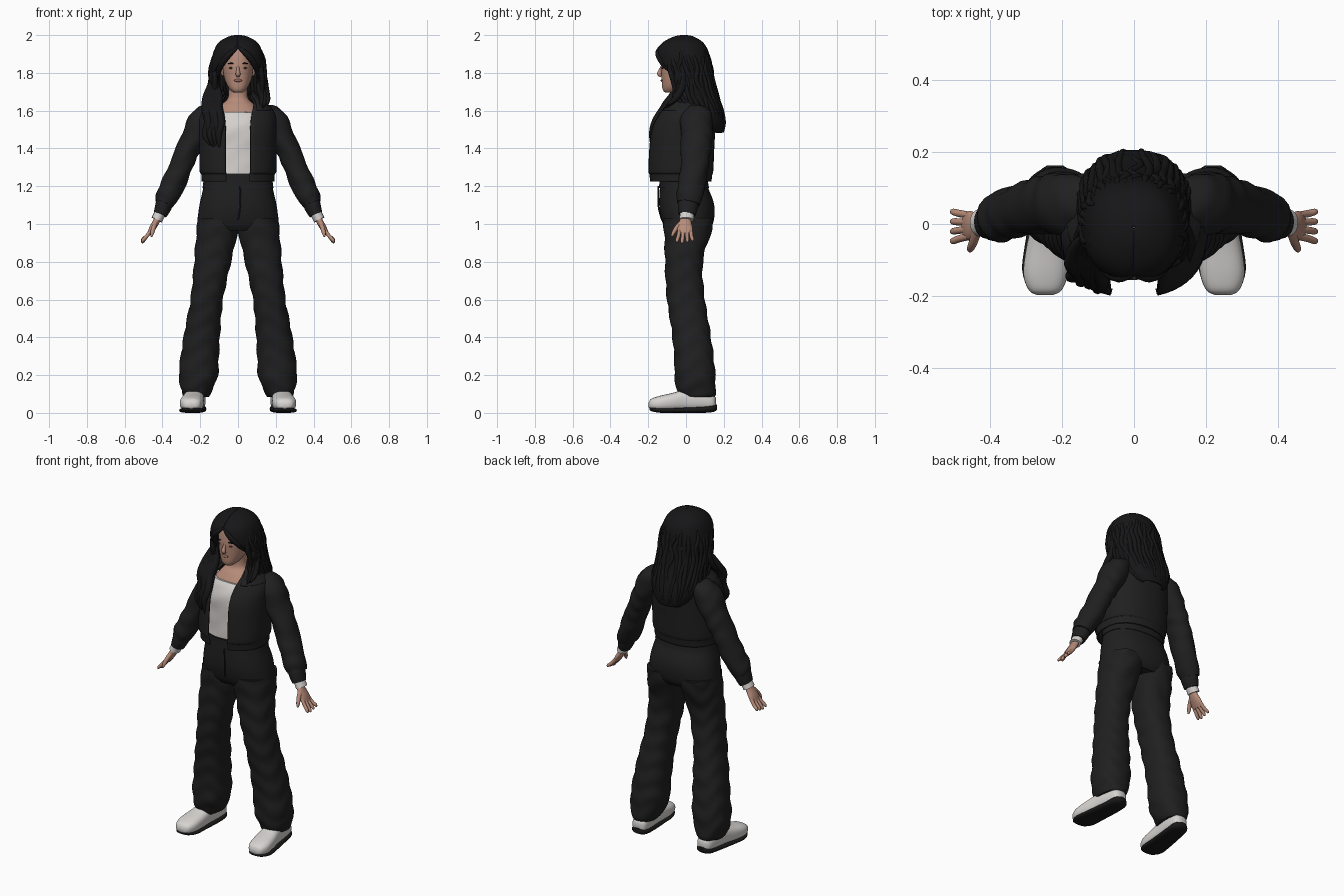
import bpy, bmesh, math, random
from mathutils import Vector

random.seed(4)
cube = bpy.data.objects.get("Cube")
if cube:
    bpy.data.objects.remove(cube, do_unlink=True)


def material(name, r, g, b):
    m = bpy.data.materials.new(name)
    m.use_nodes = True
    m.diffuse_color = (r, g, b, 1)
    m.node_tree.nodes["Principled BSDF"].inputs["Base Color"].default_value = (r, g, b, 1)
    return m


CLOTH = material("black cloth", .014, .014, .015)
HAIR = material("black hair", .008, .008, .009)
SKIN = material("skin", .47, .26, .19)
LIPS = material("lips", .34, .14, .115)
WHITE = material("white fabric", .66, .63, .61)
SHOE = material("white leather", .68, .66, .64)
SOLE = material("black rubber", .01, .01, .01)
DARK = material("eye brown", .05, .03, .025)


def smooth_rows(rows, k):
    """Catmull-Rom interpolation of parameter rows."""
    out = []
    for i in range(len(rows) - 1):
        quad = zip(rows[max(i - 1, 0)], rows[i], rows[i + 1], rows[min(i + 2, len(rows) - 1)])
        quad = list(quad)
        for s in range(k):
            t = s / k
            out.append([b + .5 * t * (c - a + t * (2 * a - 5 * b + 4 * c - d + t * (3 * (b - c) + d - a)))
                        for a, b, c, d in quad])
    return out + [list(rows[-1])]


def power(v, p):
    return math.copysign(abs(v) ** (2 / p), v)


def around(row, a, grow=0.0, p=2.3):
    """Point of a level ring (z, centre x, half width, front y, back y); angle 0 is the front."""
    z, cx, rx, y0, y1 = row[:5]
    return Vector((cx + (rx + grow) * power(math.sin(a), p),
                   (y0 + y1) / 2 - ((y1 - y0) / 2 + grow) * power(math.cos(a), p), z))


def level_ring(row, tangent, n=40):
    return [around(row, math.tau * i / n) for i in range(n)]


def open_ring(row, tangent, n=48):
    gap = math.radians(max(row[5], 0))
    return [around(row, gap + (math.tau - 2 * gap) * i / (n - 1)) for i in range(n)]


def limb_ring(row, tangent, n=20):
    u = tangent.cross(Vector((1, 0, 0))).normalized()
    v = u.cross(tangent).normalized()
    return [Vector(row[:3]) + u * row[3] * math.cos(math.tau * i / n)
            + v * row[4] * math.sin(math.tau * i / n) for i in range(n)]


def shoe_ring(row, tangent, n=28):
    y, cx, hw, z0, z1 = row
    return [Vector((cx + hw * power(math.cos(math.tau * i / n), 2.6), y,
                    (z0 + z1) / 2 + (z1 - z0) / 2 * power(math.sin(math.tau * i / n), 2.6)))
            for i in range(n)]


def finish(name, bm, mat, mirror=False, thick=0.0):
    me = bpy.data.meshes.new(name)
    bm.to_mesh(me)
    bm.free()
    me.materials.append(mat)
    me.shade_smooth()
    me.set_sharp_from_angle(angle=math.radians(50))
    ob = bpy.data.objects.new(name, me)
    bpy.context.collection.objects.link(ob)
    if thick:
        s = ob.modifiers.new("thickness", "SOLIDIFY")
        s.thickness, s.offset = thick, 0
    if mirror:
        ob.modifiers.new("mirror", "MIRROR").use_mirror_merge = False
    return ob


def skin(name, rows, ring, mat, k=4, mirror=False, thick=0.0, fold=0.0):
    """Skin a surface through rings; open rings become a thick shell."""
    rows = smooth_rows(rows, k)
    bm = bmesh.new()
    rings = []
    for i, row in enumerate(rows):
        a, b = rows[max(i - 1, 0)], rows[min(i + 1, len(rows) - 1)]
        tangent = (Vector(b[:3]) - Vector(a[:3])).normalized()
        rings.append([bm.verts.new(p) for p in ring(row, tangent)])
    n = len(rings[0])
    closed = ring is not open_ring
    for r, s in zip(rings, rings[1:]):
        for i in range(n if closed else n - 1):
            j = (i + 1) % n
            bm.faces.new((r[i], r[j], s[j], s[i]))
    if closed:
        bm.faces.new(rings[0])
        bm.faces.new(rings[-1])
    bmesh.ops.recalc_face_normals(bm, faces=bm.faces)
    bm.normal_update()
    if fold:
        for v, nrm in [(v, v.normal.copy()) for v in bm.verts]:
            v.co += nrm * fold * math.sin(v.co.z * 55 + 2.5 * math.sin(22 * (v.co.x - v.co.y)))
    return finish(name, bm, mat, mirror, thick)


def blob(name, centre, radii, mat, mirror=False):
    bm = bmesh.new()
    bmesh.ops.create_uvsphere(bm, u_segments=16, v_segments=10, radius=1)
    bmesh.ops.scale(bm, vec=radii, verts=bm.verts)
    bmesh.ops.translate(bm, vec=centre, verts=bm.verts)
    return finish(name, bm, mat, mirror)


def strand(name, points, r):
    last = len(points) - 1
    rows = []
    for i, p in enumerate(points):
        w = r * (.35 + .75 * math.sin(math.pi * (i / last) ** .8)) if i < last else r * .12
        rows.append((*p, w, w))
    skin(name, rows, lambda row, t: limb_ring(row, t, 8), HAIR, 4)


# Trousers: hips and two wide legs
skin("trouser_hips", [(.965, 0, .19, -.10, .12), (1.0, 0, .214, -.122, .142), (1.06, 0, .21, -.138, .152),
                      (1.12, 0, .2, -.142, .145), (1.2, 0, .182, -.138, .115), (1.275, 0, .175, -.135, .105)],
     level_ring, CLOTH, 5)
skin("trouser_leg", [(.085, .222, .065, -.03, .15), (.11, .22, .078, -.045, .157), (.19, .21, .102, -.06, .156),
                     (.3, .202, .101, -.062, .146), (.45, .186, .093, -.078, .125), (.6, .165, .086, -.1, .1),
                     (.75, .142, .094, -.11, .087), (.85, .127, .101, -.112, .098), (.95, .112, .108, -.116, .132),
                     (1.03, .108, .104, -.122, .145)], level_ring, CLOTH, 8, mirror=True, fold=.003)
skin("waistband", [(1.19, 0, .188, -.143, .122), (1.22, 0, .184, -.141, .117), (1.25, 0, .182, -.14, .115)],
     level_ring, CLOTH, 3)
skin("fly_seam", [(.01, -.146, 1.2, .004, .004), (.012, -.147, 1.1, .004, .004), (0, -.128, 1.02, .004, .004)],
     limb_ring, CLOTH, 6)

# Shoes with dark soles
skin("shoe_upper", [(-.198, .248, .02, .03, .052), (-.185, .247, .045, .018, .074), (-.14, .246, .062, .01, .09),
                    (-.07, .24, .061, .01, .106), (0, .232, .054, .01, .124), (.08, .224, .052, .012, .12),
                    (.14, .22, .044, .015, .1), (.158, .22, .022, .03, .08)], shoe_ring, SHOE, 4, mirror=True)
skin("shoe_sole", [(-.194, .248, .02, .016, .028), (-.18, .247, .046, .008, .03), (-.13, .246, .065, 0, .028),
                   (-.06, .24, .064, 0, .028), (.08, .224, .056, 0, .036), (.14, .22, .048, .004, .045),
                   (.163, .22, .022, .015, .045)], shoe_ring, SOLE, 4, mirror=True)

# White top, chest and neck
skin("white_top", [(1.265, 0, .165, -.155, .1), (1.4, 0, .165, -.152, .1), (1.5, 0, .162, -.152, .1),
                   (1.56, 0, .15, -.132, .1), (1.592, 0, .14, -.11, .09)], level_ring, WHITE, 5, fold=.0015)
skin("chest_and_neck", [(1.52, 0, .13, -.12, .08), (1.58, 0, .125, -.107, .08), (1.63, 0, .09, -.074, .075),
                        (1.67, 0, .053, -.046, .06), (1.76, 0, .05, -.05, .055)], level_ring, SKIN, 5)

# Cropped open jacket, collar and sleeves
skin("jacket_body", [(1.225, 0, .188, -.19, .13, 16), (1.265, 0, .19, -.195, .135, 16), (1.285, 0, .199, -.2, .14, 16),
                     (1.4, 0, .2, -.195, .145, 16), (1.5, 0, .2, -.183, .15, 16), (1.57, 0, .197, -.15, .15, 18),
                     (1.62, 0, .165, -.115, .14, 26), (1.66, 0, .1, -.065, .115, 45), (1.685, 0, .075, -.04, .1, 60)],
     open_ring, CLOTH, 5, thick=.01)
skin("jacket_collar", [(1.6, 0, .184, -.138, .153, 30), (1.64, 0, .146, -.11, .145, 38),
                       (1.68, 0, .1, -.068, .125, 48), (1.7, 0, .082, -.046, .11, 60)],
     open_ring, CLOTH, 4, thick=.008)
skin("sleeve", [(.13, .05, 1.585, .075, .055), (.185, .055, 1.545, .087, .075), (.235, .055, 1.45, .083, .068),
                (.28, .05, 1.36, .076, .061), (.33, .035, 1.24, .072, .063), (.37, .02, 1.155, .07, .061),
                (.393, .012, 1.105, .062, .05)], limb_ring, CLOTH, 6, mirror=True, fold=.003)
skin("sleeve_cuff", [(.388, .013, 1.115, .056, .046), (.396, .01, 1.09, .054, .044), (.412, .005, 1.05, .046, .036)],
     limb_ring, CLOTH, 4, mirror=True)
skin("shirt_cuff", [(.406, .006, 1.07, .036, .03), (.43, .003, 1.022, .038, .03)],
     limb_ring, WHITE, 3, mirror=True)

# Hands
skin("palm", [(.42, 0, 1.04, .024, .018), (.437, -.004, 1.005, .034, .018), (.455, -.005, .975, .041, .016),
              (.47, -.005, .948, .038, .011)], limb_ring, SKIN, 4, mirror=True)
for i, name in enumerate(("index", "middle", "ring", "little")):
    y = -.035 + .02 * i
    tip = .898 + .006 * abs(i - 1)
    skin(name + "_finger", [(.46, y, .965, .01, .01), (.484, y * 1.15, .935, .01, .01),
                            (.503, y * 1.35, tip + .01, .009, .009), (.508, y * 1.4, tip, .004, .004)],
         limb_ring, SKIN, 3, mirror=True)
skin("thumb", [(.437, -.02, 1.01, .014, .013), (.447, -.05, .98, .012, .012), (.455, -.068, .95, .01, .01),
               (.458, -.075, .933, .004, .004)], limb_ring, SKIN, 3, mirror=True)

# Head and face
skin("head", [(1.695, 0, .022, -.108, -.05), (1.705, 0, .036, -.12, -.03), (1.725, 0, .052, -.126, 0),
              (1.76, 0, .069, -.128, .05), (1.8, 0, .078, -.131, .08), (1.85, 0, .082, -.133, .1),
              (1.92, 0, .075, -.12, .09), (1.955, 0, .045, -.08, .05)], level_ring, SKIN, 4)
skin("nose", [(0, -.125, 1.838, .006, .006), (0, -.136, 1.812, .01, .009), (0, -.141, 1.794, .012, .013),
              (0, -.13, 1.782, .006, .008)], limb_ring, SKIN, 4)
blob("lips", (0, -.126, 1.76), (.021, .008, .008), LIPS)
blob("eye", (.033, -.123, 1.826), (.014, .006, .006), DARK, mirror=True)
blob("eyebrow", (.035, -.126, 1.85), (.02, .005, .004), HAIR, mirror=True)
blob("ear", (.082, -.005, 1.81), (.009, .018, .03), SKIN, mirror=True)

# Long hair: shell open around the face, covered with wavy strands
hair = [(1.995, 0, .002, -.012, -.008, 0), (1.988, 0, .045, -.058, .035, 0), (1.96, 0, .095, -.115, .083, 0),
        (1.92, 0, .12, -.147, .11, 3), (1.87, 0, .134, -.15, .122, 28), (1.82, 0, .14, -.14, .13, 55),
        (1.76, 0, .141, -.125, .14, 75), (1.68, 0, .145, -.1, .162, 80), (1.6, 0, .148, -.05, .19, 85),
        (1.53, 0, .122, 0, .2, 95), (1.485, 0, .07, .1, .195, 100)]
skin("hair_shell", hair, open_ring, HAIR, 4, thick=.012)
for i in range(25):
    degrees = 62 + i * 236 / 24
    points = []
    for row in hair[3:len(hair) - random.choice((0, 0, 1))]:
        wave = math.radians(degrees + random.uniform(-5, 5))
        points.append(around(row, wave, random.uniform(-.004, .004)))
    strand(f"hair_strand_{i + 1}", points, .013)

# Fringe and strands framing the face on both sides
for side, word in ((1, "left"), (-1, "right")):
    strand(word + "_fringe", [(side * x, y, z) for x, y, z in
           ((.0, -.142, 1.935), (.045, -.147, 1.9), (.084, -.118, 1.85), (.105, -.07, 1.8), (.12, -.045, 1.74))], .016)
    for i in range(3):
        s = i * .014
        strand(f"{word}_side_strand_{i + 1}", [(side * x, y, z) for x, y, z in
               ((.115 + s / 2, -.05 + s, 1.85), (.135, -.045 + s, 1.78), (.115 + s, -.05 + s, 1.72),
                (.128 + s, -.06, 1.66), (.11 + s * 1.6, -.105, 1.6 + s))], .019)

# Heavy lock falling over the right front of the jacket
for i in range(6):
    s = i * .013
    sway = random.uniform(-.012, .012)
    strand(f"front_lock_{i + 1}", [(-.12 - s / 3, -.035, 1.76), (-.1 - s, -.07, 1.68), (-.105 - s, -.115, 1.61),
           (-.09 - s * 1.2 + sway, -.16 + s / 2, 1.54), (-.1 - s - sway, -.18 + s / 2, 1.47),
           (-.095 - s * .8, -.18 + s / 3, 1.385 + s / 2)], .022)
